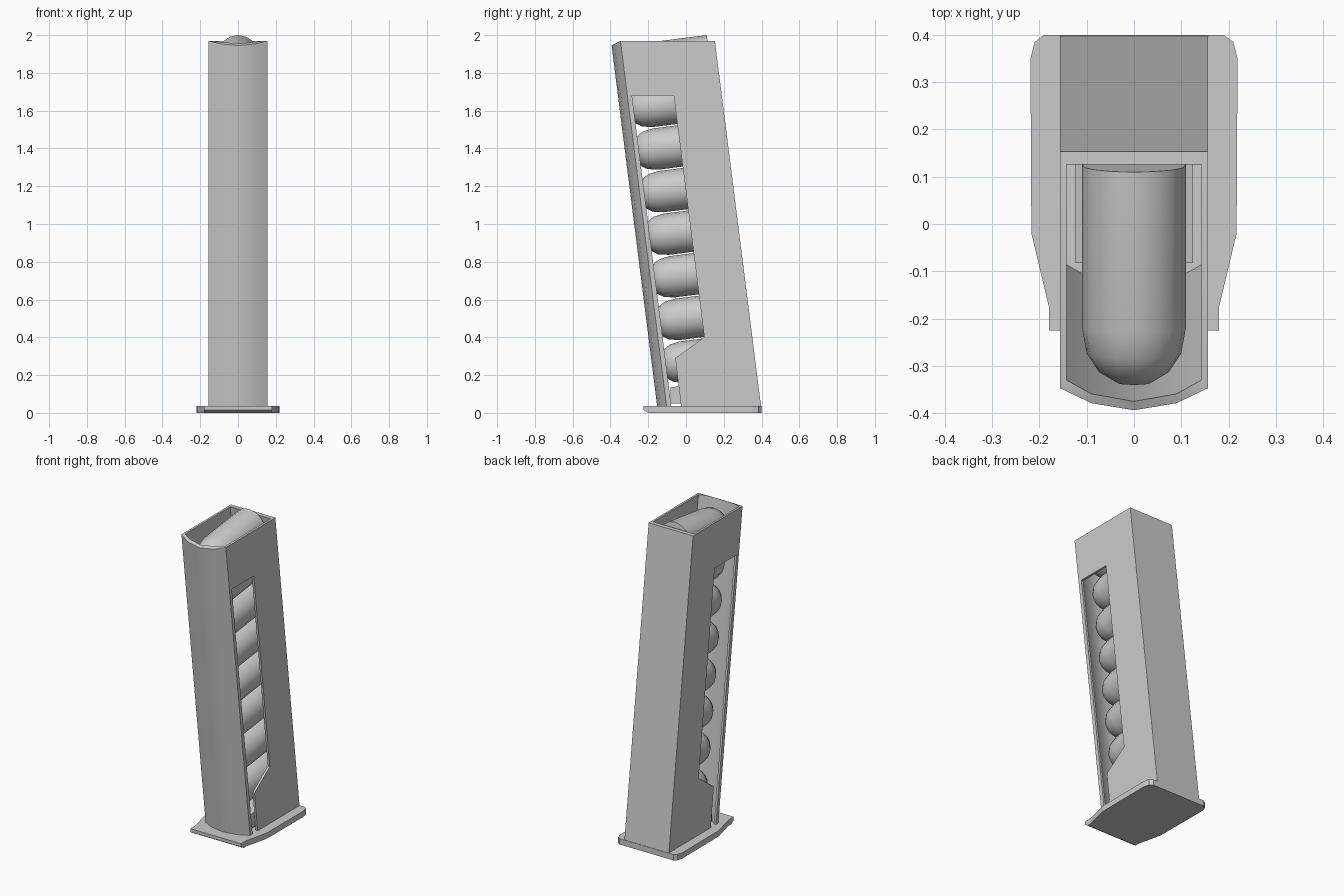
import bpy, bmesh, math
from mathutils import Matrix, Vector

cube = bpy.data.objects.get("Cube")
if cube:
    bpy.data.objects.remove(cube, do_unlink=True)

LEAN = -0.1263      # forward shift per unit of height
TOP = 1.97
BASE = 0.035
TILT = math.atan(-LEAN)

grey = bpy.data.materials.new("light_grey")
grey.use_nodes = True
grey.diffuse_color = (0.6, 0.6, 0.6, 1)
grey.node_tree.nodes["Principled BSDF"].inputs["Base Color"].default_value = (0.6, 0.6, 0.6, 1)


def make_object(name, bm):
    bmesh.ops.recalc_face_normals(bm, faces=bm.faces)
    mesh = bpy.data.meshes.new(name)
    bm.to_mesh(mesh)
    bm.free()
    mesh.materials.append(grey)
    obj = bpy.data.objects.new(name, mesh)
    bpy.context.collection.objects.link(obj)
    return obj


def activate(obj):
    bpy.ops.object.select_all(action='DESELECT')
    obj.select_set(True)
    bpy.context.view_layer.objects.active = obj


def smooth(obj, degrees=30):
    activate(obj)
    bpy.ops.object.shade_smooth_by_angle(angle=math.radians(degrees))


def mirrored(half):
    """Complete a half outline running from the back to the front."""
    return half + [(-x, y) for x, y in reversed(half) if x > 0]


def loft(bm, rings, caps=True):
    """Skin a list of equal point rings."""
    loops = [[bm.verts.new(p) for p in ring] for ring in rings]
    for a, b in zip(loops, loops[1:]):
        for i in range(len(a)):
            j = (i + 1) % len(a)
            bm.faces.new((a[i], a[j], b[j], b[i]))
    if caps:
        bm.faces.new(loops[0])
        bm.faces.new(loops[-1])
    return loops


def lean(x, y, z):
    return Vector((x, y + LEAN * (z - TOP), z))


# Leaning hollow body: outer and inner skins joined by rims
outer = mirrored([(0.157, 0.153), (0.157, -0.347), (0.09, -0.381), (0, -0.397)])
inner = mirrored([(0.143, 0.126), (0.143, -0.330), (0.09, -0.360), (0, -0.377)])


def rim(outline):
    return [lean(x, y, TOP + 0.5 * min(0, y + 0.347)) for x, y in outline]


def foot(outline):
    return [lean(x, y, BASE) for x, y in outline]


bm = bmesh.new()
loops = loft(bm, [foot(outer), rim(outer), rim(inner), foot(inner)], caps=False)
for i in range(len(outer)):
    j = (i + 1) % len(outer)
    bm.faces.new((loops[3][i], loops[3][j], loops[0][j], loops[0][i]))
body = make_object("magazine_body", bm)

# Side windows cut through both walls
window = [(-0.286, 1.68), (-0.065, 1.68), (0.097, 0.40), (-0.057, 0.29),
          (-0.015, -0.05), (-0.067, -0.05)]
bm = bmesh.new()
loft(bm, [[(x, y, z) for y, z in window] for x in (-0.3, 0.3)])
cutter = make_object("window_cutter", bm)
cutter.hide_render = True
cut = body.modifiers.new("window", 'BOOLEAN')
cut.operation = 'DIFFERENCE'
cut.solver = 'EXACT'
cut.object = cutter
activate(body)
bpy.ops.object.modifier_apply(modifier=cut.name)
bpy.data.objects.remove(cutter, do_unlink=True)
smooth(body)

# Base plate with rounded back corners, tapered front and bevelled front lip
plate = mirrored([(0, 0.4), (0.19, 0.4), (0.21, 0.385), (0.219, 0.35),
                  (0.217, -0.02), (0.18, -0.175), (0.18, -0.225)])
plate = plate[:-1] if plate[-1] == plate[0] else plate


def plate_ring(z, front):
    return [(x, max(y, front), z) for x, y in plate]


bm = bmesh.new()
loft(bm, [plate_ring(0, -0.2), plate_ring(0.016, -0.225), plate_ring(0.037, -0.225)])
make_object("base_plate", bm)

# Follower block under the stack
bm = bmesh.new()
block = [(-0.083, 0.05), (-0.083, 0.135), (0.35, 0.19), (0.36, 0.05)]
loft(bm, [[(x, y, z) for y, z in block] for x in (-0.125, 0.125)])
make_object("follower", bm)

# Stack of cartridges, each a turned profile tilted square to the body
profile = [(0.11, 0), (0.11, 0.345), (0.1, 0.4), (0.074, 0.44), (0.035, 0.463)]
SIDES = 16
STEP = 0.2255
for n in range(8):
    bm = bmesh.new()
    rings = []
    for radius, along in profile:
        rings.append([(radius * math.cos(2 * math.pi * k / SIDES), -along,
                       radius * math.sin(2 * math.pi * k / SIDES)) for k in range(SIDES)])
    loft(bm, rings)
    drop = STEP * n
    place = Matrix.Translation((0, 0.1235 - LEAN * drop, 1.891 - drop))
    bmesh.ops.transform(bm, matrix=place @ Matrix.Rotation(TILT, 4, 'X'), verts=bm.verts)
    smooth(make_object(f"cartridge_{n + 1}", bm), 40)
